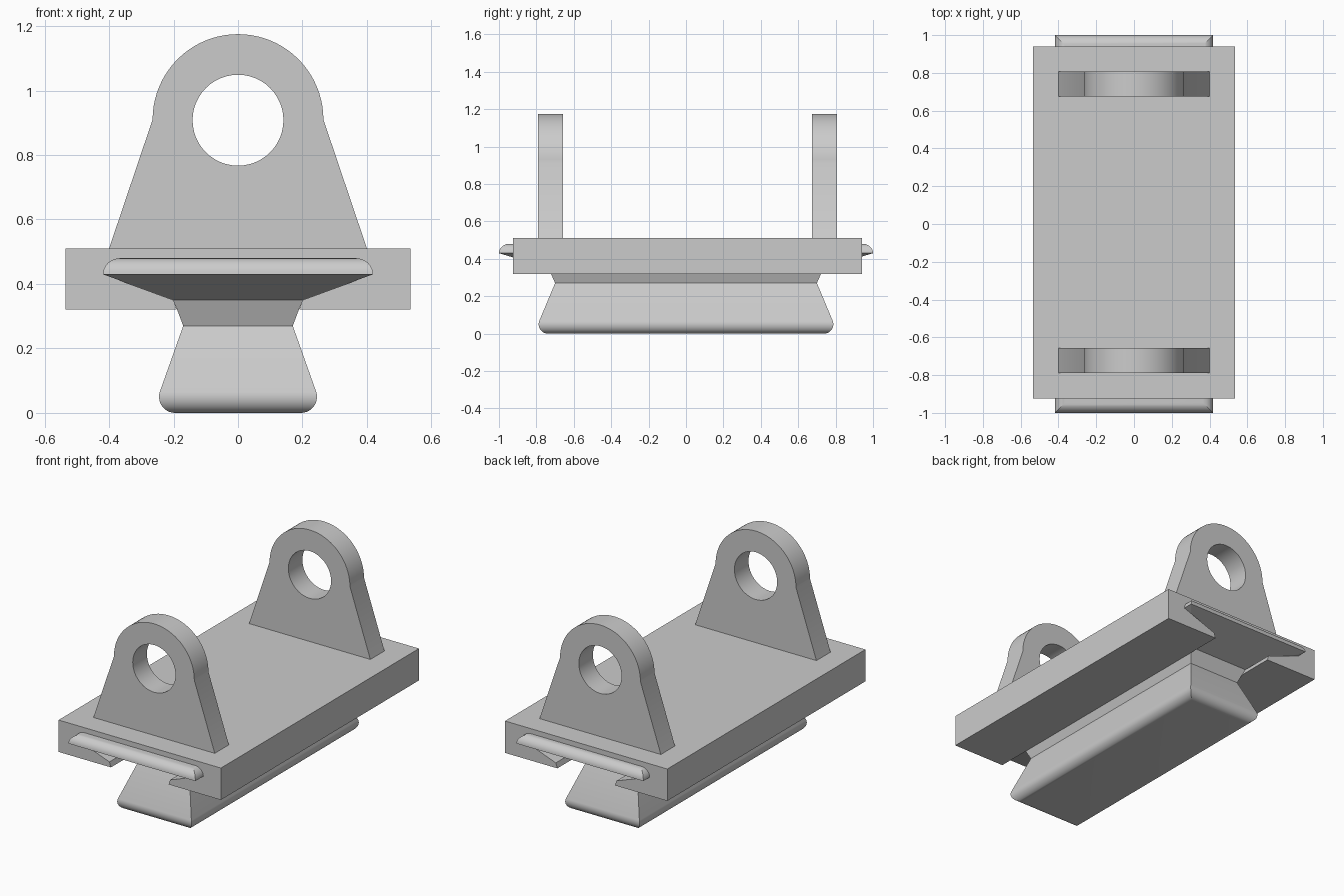
import bpy, bmesh
from math import sin, cos, pi, radians

if "Cube" in bpy.data.objects:
    bpy.data.objects.remove(bpy.data.objects["Cube"])

GREY = bpy.data.materials.new("plain grey")
GREY.use_nodes = True
GREY.diffuse_color = (0.6, 0.6, 0.6, 1)
GREY.node_tree.nodes["Principled BSDF"].inputs["Base Color"].default_value = (0.6, 0.6, 0.6, 1)


def arc(cx, cz, r, start, end, steps, rz=None):
    """Points on an arc, angles in degrees."""
    angles = [radians(start + (end - start) * i / steps) for i in range(steps + 1)]
    return [(cx + r * cos(a), cz + (rz or r) * sin(a)) for a in angles]


def finish(name, bm):
    bmesh.ops.recalc_face_normals(bm, faces=bm.faces)
    mesh = bpy.data.meshes.new(name)
    bm.to_mesh(mesh)
    bm.free()
    mesh.materials.append(GREY)
    obj = bpy.data.objects.new(name, mesh)
    bpy.context.collection.objects.link(obj)
    bpy.ops.object.select_all(action='DESELECT')
    obj.select_set(True)
    bpy.context.view_layer.objects.active = obj
    bpy.ops.object.shade_smooth_by_angle(angle=radians(20))
    return obj


def prism(name, loops, y0, y1):
    """Extrude an x-z outline, with optional holes, along y."""
    bm = bmesh.new()
    edges = []
    for loop in loops:
        verts = [bm.verts.new((x, y0, z)) for x, z in loop]
        edges += [bm.edges.new((v, verts[i - 1])) for i, v in enumerate(verts)]
    bmesh.ops.triangle_fill(bm, use_beauty=True, edges=edges, normal=(0, -1, 0))
    out = bmesh.ops.extrude_face_region(bm, geom=bm.faces[:])
    moved = [g for g in out["geom"] if isinstance(g, bmesh.types.BMVert)]
    bmesh.ops.translate(bm, verts=moved, vec=(0, y1 - y0, 0))
    return finish(name, bm)


# Plate with a flared slot underneath
flange_arc = arc(0.365, 0.43, 0.054, 0, 90, 8, 0.05)
half = [(0.535, 0.51), (0.535, 0.32), (0.19, 0.32), (0.2, 0.35)] + flange_arc
prism("base_plate", [half + [(-x, z) for x, z in reversed(half)]], -0.925, 0.94)

# Two lugs with round eyes
outline = [(0.4, 0.51)] + arc(0, 0.91, 0.265, 0, 180, 40) + [(-0.4, 0.51)]
eye = arc(0, 0.908, 0.141, 0, 360, 48)[:-1]
for name, y in (("front_lug", -0.79), ("back_lug", 0.675)):
    prism(name, [outline, eye], y, y + 0.133)

# Rail: rectangular sections stacked upwards, with mitred ends
sections = [(x, x + 0.543, z) for x, z in arc(0.195, 0.05, 0.05, -90, 19, 10)]
sections += [(0.17, 0.7, 0.27), (0.2, 0.735, 0.35)]
sections += [(x, x + 0.581, z) for x, z in flange_arc]
bm = bmesh.new()
rings = [[bm.verts.new((sx * hx, sy * hy, z))
          for sx, sy in ((1, 1), (-1, 1), (-1, -1), (1, -1))] for hx, hy, z in sections]
for low, high in zip(rings, rings[1:]):
    for i in range(4):
        bm.faces.new((low[i - 1], low[i], high[i], high[i - 1]))
bm.faces.new(rings[0])
bm.faces.new(rings[-1])
finish("sliding_rail", bm)
